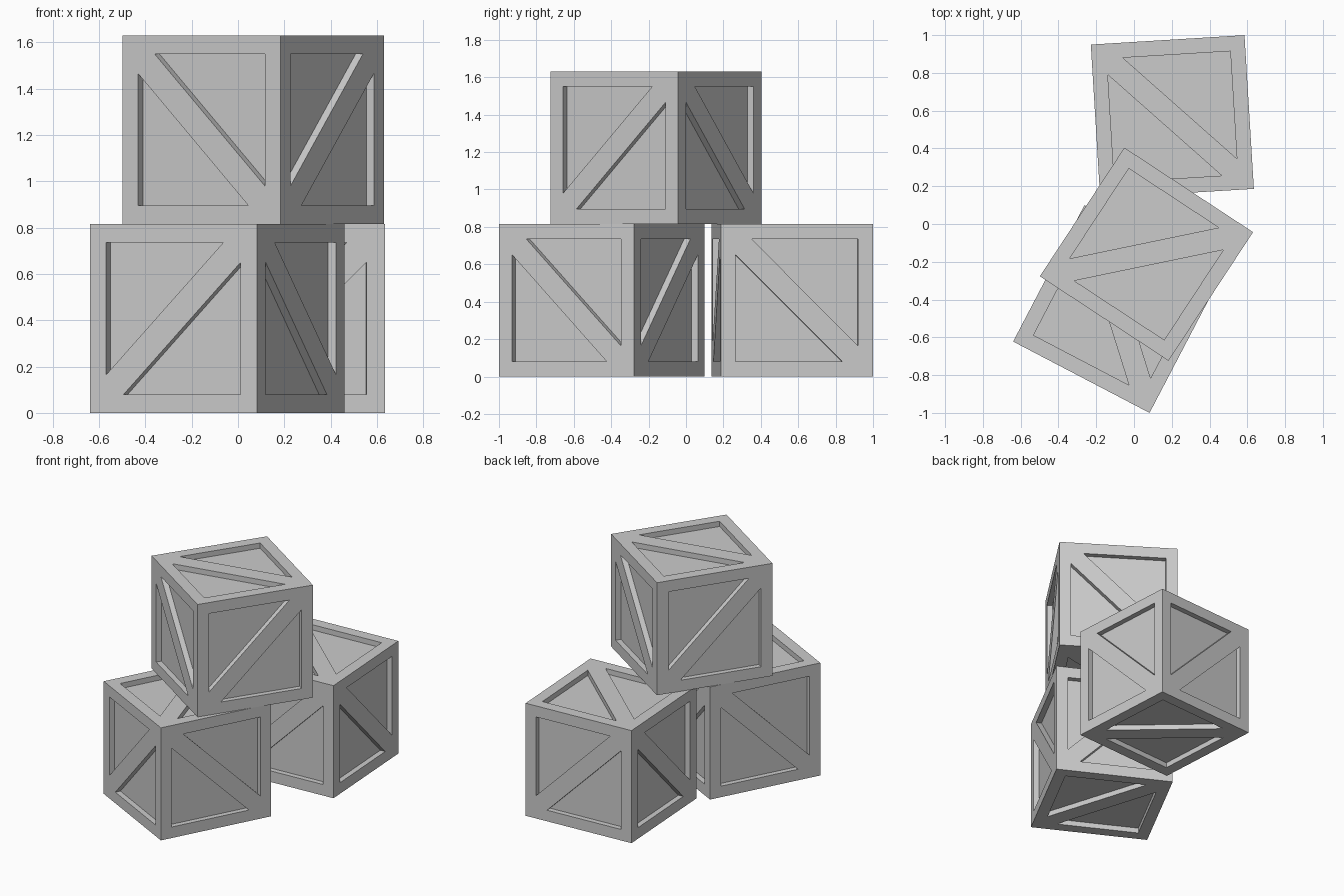
import bpy, bmesh
from math import radians
from mathutils import Matrix, Vector

if "Cube" in bpy.data.objects:
    bpy.data.objects.remove(bpy.data.objects["Cube"])

SIDE = 0.815     # crate edge length
FRAME = 0.08     # frame width around each side
LEG = 0.57       # leg of each triangular recess
DEPTH = 0.038    # recess depth


def add_side(bm, rot, mirror):
    """One crate side: frame, diagonal brace and two sunken triangular panels."""
    h, i = SIDE / 2, SIDE / 2 - FRAME
    sx = -1 if mirror else 1

    def face(pts):
        vs = [bm.verts.new(rot @ Vector((sx * u, -h + d, v))) for u, v, d in pts]
        bm.faces.new(vs[::-1] if mirror else vs)

    def flat(*pts):
        face([(u, v, 0) for u, v in pts])

    bl, br, tr, tl = (-h, -h), (h, -h), (h, h), (-h, h)
    a, b, c = (-i, i), (-i, i - LEG), (-i + LEG, i)
    d, e, f = (i, -i), (i, -i + LEG), (i - LEG, -i)
    # frame boards
    flat(bl, b, a, tl)
    flat(tl, a, c, tr)
    flat(tr, e, d, br)
    flat(br, d, f, bl)
    # diagonal brace
    flat(bl, f, e, tr, c, b)
    # sunken panels with their walls
    for tri in ((a, b, c), (d, e, f)):
        face([(*p, DEPTH) for p in tri])
        for p, q in zip(tri, tri[1:] + tri[:1]):
            face([(*p, 0), (*p, DEPTH), (*q, DEPTH), (*q, 0)])


def crate_mesh():
    bm = bmesh.new()
    # four walls with alternating brace direction
    for k in range(4):
        add_side(bm, Matrix.Rotation(radians(90 * k), 3, 'Z'), k % 2 == 1)
    # lid and base
    add_side(bm, Matrix.Rotation(radians(-90), 3, 'X'), True)
    add_side(bm, Matrix.Rotation(radians(90), 3, 'X'), False)
    bmesh.ops.remove_doubles(bm, verts=bm.verts, dist=1e-4)
    bmesh.ops.recalc_face_normals(bm, faces=bm.faces)
    mesh = bpy.data.meshes.new("crate")
    bm.to_mesh(mesh)
    bm.free()
    return mesh


# three stacked crates sharing one mesh
mesh = crate_mesh()
for name, x, y, level, angle in (
    ("back_crate", 0.203, 0.568, 0, -3.5 + 7),
    ("front_crate", -0.09, -0.45, 0, -27.6),
    ("top_crate", 0.066, -0.16, 1, 90 - 33.3),
):
    ob = bpy.data.objects.new(name, mesh)
    ob.location = (x, y, SIDE * (level + 0.5))
    ob.rotation_euler.z = radians(angle)
    bpy.context.collection.objects.link(ob)
